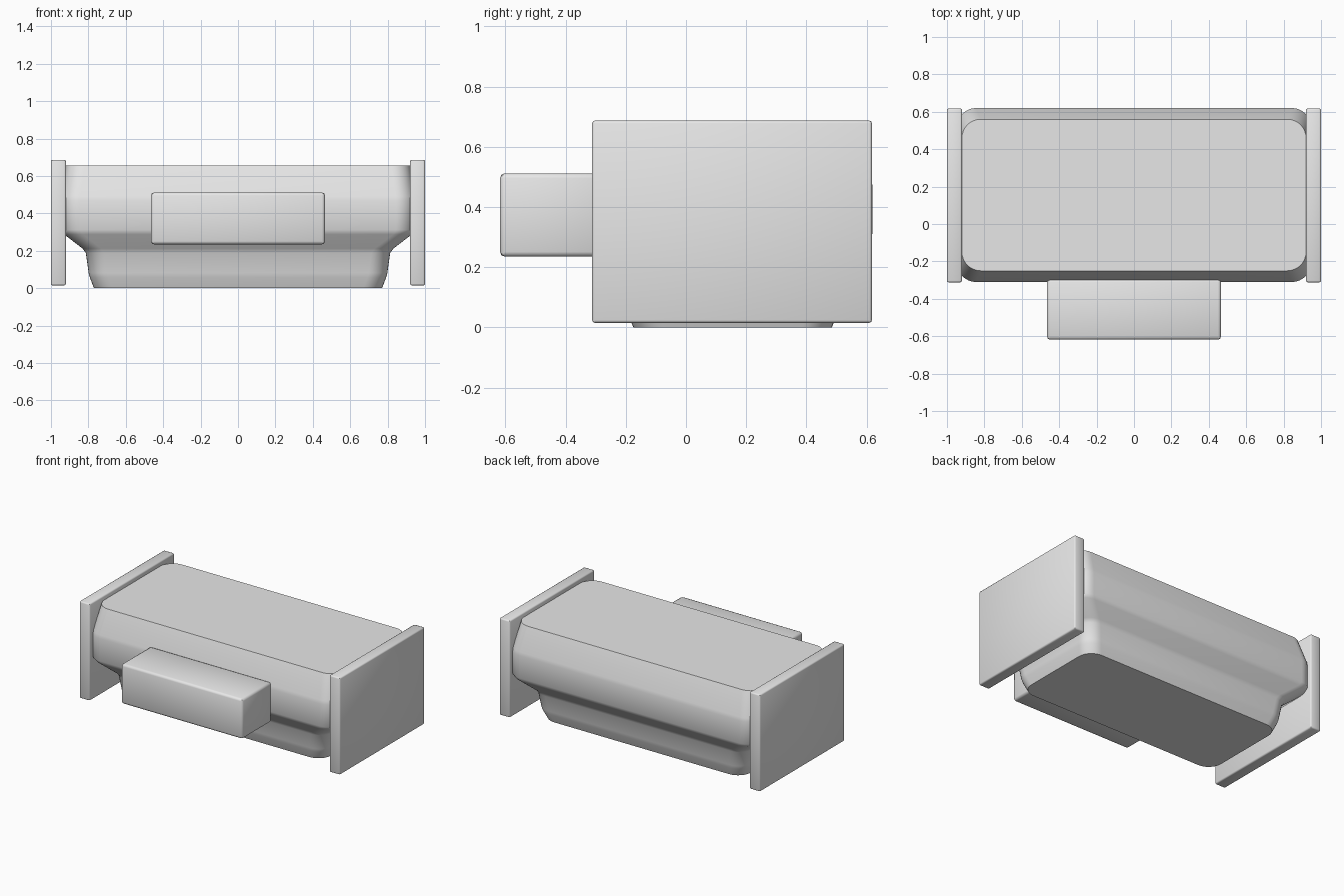
import bpy
import bmesh
from math import sin, cos, pi, radians
from mathutils import Vector

if "Cube" in bpy.data.objects:
    bpy.data.objects.remove(bpy.data.objects["Cube"], do_unlink=True)

grey = bpy.data.materials.new("plain_grey")
grey.use_nodes = True
grey.diffuse_color = (0.8, 0.8, 0.8, 1)
grey.node_tree.nodes["Principled BSDF"].inputs["Base Color"].default_value = (0.8, 0.8, 0.8, 1)


def finish(name, bm):
    """Turn a bmesh into a named, smooth-shaded object."""
    bmesh.ops.recalc_face_normals(bm, faces=bm.faces)
    mesh = bpy.data.meshes.new(name)
    bm.to_mesh(mesh)
    bm.free()
    mesh.materials.append(grey)
    obj = bpy.data.objects.new(name, mesh)
    bpy.context.collection.objects.link(obj)
    bpy.ops.object.select_all(action="DESELECT")
    obj.select_set(True)
    bpy.context.view_layer.objects.active = obj
    bpy.ops.object.shade_smooth_by_angle(angle=radians(46))
    return obj


def rounded_box(name, low, high, bevel):
    """Box between two corners with softened edges."""
    low, high = Vector(low), Vector(high)
    bm = bmesh.new()
    bmesh.ops.create_cube(bm, size=1)
    bmesh.ops.scale(bm, vec=high - low, verts=bm.verts)
    bmesh.ops.translate(bm, vec=(low + high) / 2, verts=bm.verts)
    bmesh.ops.bevel(bm, geom=bm.edges[:], offset=bevel, segments=2,
                    profile=0.5, affect="EDGES")
    return finish(name, bm)


def soften(levels, width):
    """Replace each inner level by two close ones, one on either side."""
    result = [levels[0]]
    for before, here, after in zip(levels, levels[1:], levels[2:]):
        for other in (before, after):
            step = (other - here) * (width / abs(other.z - here.z))
            result.append(here + step)
    return result + [levels[-1]]


def rounded_ring(bm, half_x, half_y, z, radius, centre_y, steps=8):
    """Loop of vertices around a rounded rectangle."""
    ring = []
    for corner, (sx, sy) in enumerate(((1, 1), (-1, 1), (-1, -1), (1, -1))):
        for i in range(steps + 1):
            a = (corner + i / steps) * pi / 2
            ring.append(bm.verts.new((sx * (half_x - radius) + radius * cos(a),
                                      centre_y + sy * (half_y - radius) + radius * sin(a), z)))
    return ring


# Body: rounded rectangles (half width, half depth, height) stacked upward
levels = [Vector(v) for v in ((0.77, 0.33, 0), (0.797, 0.357, 0.07), (0.815, 0.375, 0.2),
                              (0.945, 0.465, 0.3), (0.945, 0.465, 0.48), (0.92, 0.405, 0.655))]
bm = bmesh.new()
rings = [rounded_ring(bm, v.x, v.y, v.z, 0.1, 0.155) for v in soften(levels, 0.012)]
for lower, upper in zip(rings, rings[1:]):
    for i in range(len(lower)):
        j = (i + 1) % len(lower)
        bm.faces.new((lower[i], lower[j], upper[j], upper[i]))
bm.faces.new(rings[0])
bm.faces.new(rings[-1])
finish("body", bm)

# End panels
for name, x in (("left_panel", 0.96), ("right_panel", -0.96)):
    rounded_box(name, (x - 0.04, -0.312, 0.015), (x + 0.04, 0.618, 0.687), 0.009)

# Front block
rounded_box("front_block", (-0.465, -0.618, 0.235), (0.465, -0.295, 0.512), 0.016)
